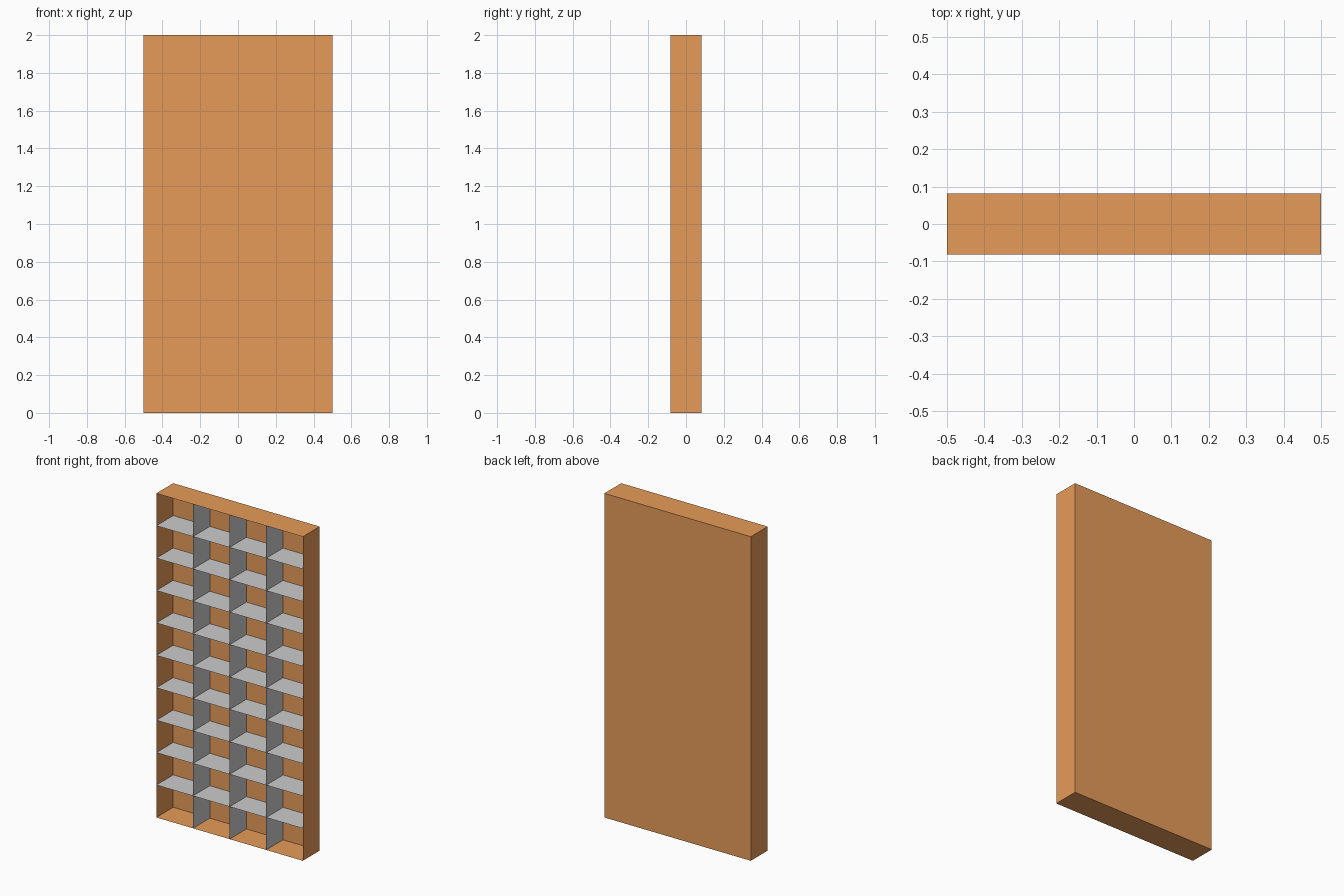
import bpy, bmesh
from mathutils import Matrix

if "Cube" in bpy.data.objects:
    bpy.data.objects.remove(bpy.data.objects["Cube"])

W, D, H = 1.0, 0.164, 2.0
COLS, ROWS = 4, 10


def finish(name, bm, material=None):
    mesh = bpy.data.meshes.new(name)
    bm.to_mesh(mesh)
    bm.free()
    obj = bpy.data.objects.new(name, mesh)
    bpy.context.collection.objects.link(obj)
    if material:
        mesh.materials.append(material)
    return obj


def sheet(name, corners):
    bm = bmesh.new()
    bm.faces.new([bm.verts.new(c) for c in corners])
    return finish(name, bm)


# Orange case: thin-walled box with the front left open
orange = bpy.data.materials.new("orange")
orange.diffuse_color = (0.8, 0.33, 0.1, 1)
orange.use_nodes = True
orange.node_tree.nodes["Principled BSDF"].inputs["Base Color"].default_value = orange.diffuse_color
bm = bmesh.new()
bmesh.ops.create_cube(bm, size=1, matrix=Matrix.Translation((0, 0, H / 2)) @ Matrix.Diagonal((W, D, H, 1)))
front = [f for f in bm.faces if f.normal.y < -0.9]
bmesh.ops.delete(bm, geom=front, context='FACES_ONLY')
finish("case", bm, orange)

x, y = W / 2, D / 2

# Upright dividers
for i in range(1, COLS):
    dx = -x + W * i / COLS
    sheet(f"divider_{i}", [(dx, -y, 0), (dx, y, 0), (dx, y, H), (dx, -y, H)])

# Shelves
for i in range(1, ROWS):
    z = H * i / ROWS
    sheet(f"shelf_{i}", [(-x, -y, z), (x, -y, z), (x, y, z), (-x, y, z)])
